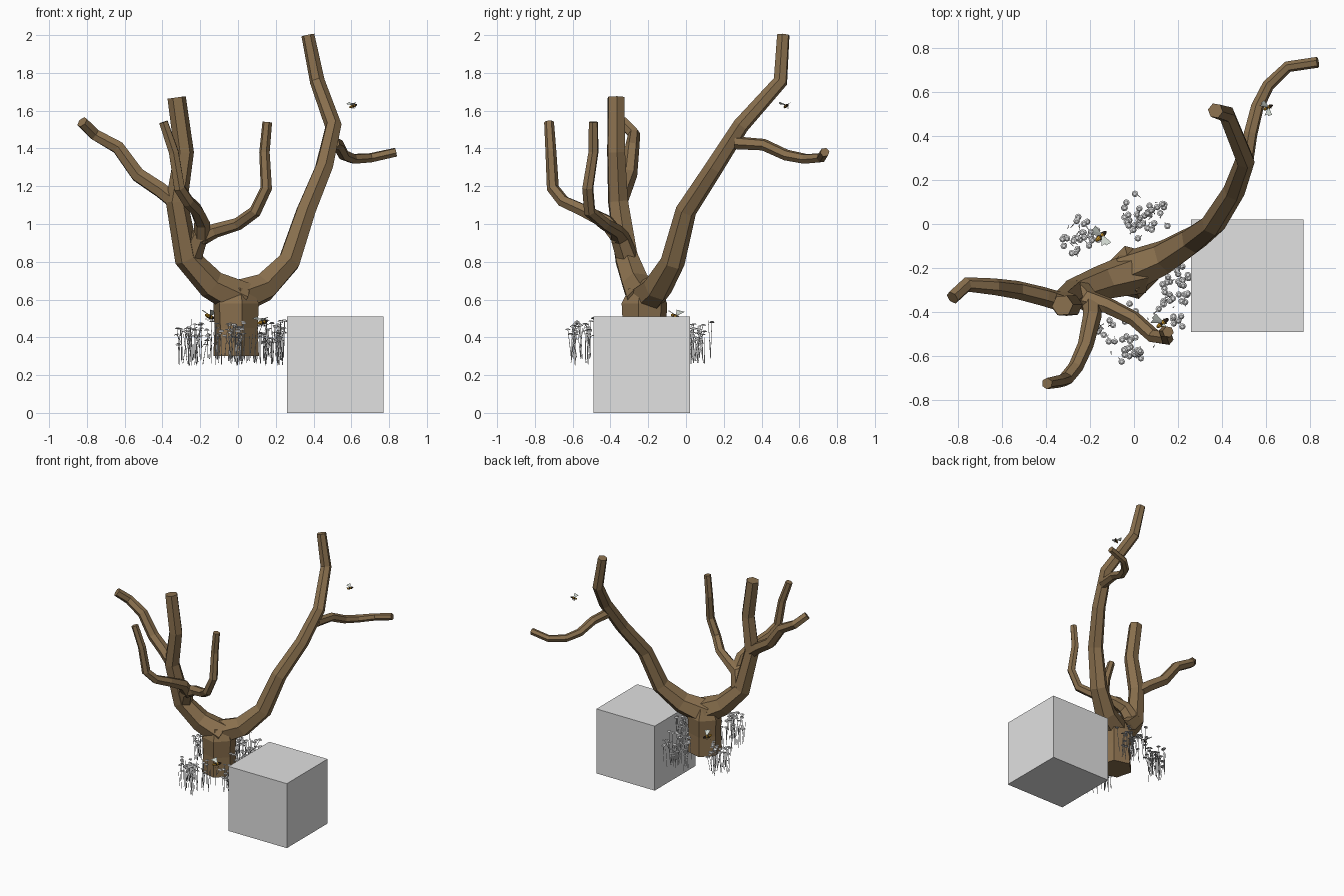
import bpy
import bmesh
import math
import random
from mathutils import Vector, Matrix

random.seed(4)
if "Cube" in bpy.data.objects:
    bpy.data.objects.remove(bpy.data.objects["Cube"], do_unlink=True)


def material(name, rgb):
    m = bpy.data.materials.new(name)
    m.use_nodes = True
    m.diffuse_color = (*rgb, 1)
    m.node_tree.nodes["Principled BSDF"].inputs["Base Color"].default_value = (*rgb, 1)
    return m


bark = material("brown bark", (0.25, 0.16, 0.075))
grey = material("pale grey", (0.75, 0.75, 0.75))
amber = material("amber", (0.65, 0.32, 0.02))
dark = material("dark brown", (0.04, 0.025, 0.015))
wing_grey = material("wing grey", (0.6, 0.65, 0.6))


def finish(name, bm, *mats):
    mesh = bpy.data.meshes.new(name)
    bmesh.ops.recalc_face_normals(bm, faces=bm.faces[:])
    bm.to_mesh(mesh)
    bm.free()
    for m in mats:
        mesh.materials.append(m)
    obj = bpy.data.objects.new(name, mesh)
    bpy.context.collection.objects.link(obj)
    return obj


def sweep(bm, points, sides):
    """Sweep a tapering polygon along (x, y, z, radius) points; returns the end cap."""
    path = [Vector(p[:3]) for p in points]
    last = len(path) - 1
    side = None
    rings = []
    for i, p in enumerate(path):
        into = (path[i] - path[max(i - 1, 0)]).normalized()
        out = (path[min(i + 1, last)] - path[i]).normalized()
        d = (into + out).normalized()
        if side is None:
            side = d.orthogonal()
        side = (side - d * side.dot(d)).normalized()
        up = d.cross(side)
        r = points[i][3]
        rings.append([bm.verts.new(p + r * (side * math.cos(a) + up * math.sin(a)))
                      for a in (math.tau * k / sides for k in range(sides))])
    for a, b in zip(rings, rings[1:]):
        for k in range(sides):
            n = (k + 1) % sides
            bm.faces.new((a[k], a[n], b[n], b[k]))
    bm.faces.new(rings[0][::-1])
    return bm.faces.new(rings[-1])


def branch(name, points):
    bm = bmesh.new()
    cap = sweep(bm, points, 6)
    # sawn end with a slight inner ring
    bmesh.ops.inset_region(bm, faces=[cap], thickness=points[-1][3] * 0.3, depth=-0.006)
    return finish(name, bm, bark)


# Trunk and limbs
branch("trunk", [(-0.01, -0.22, 0.30, 0.125), (-0.01, -0.22, 0.45, 0.118),
                 (-0.01, -0.22, 0.58, 0.125), (-0.01, -0.22, 0.66, 0.085)])
branch("left_limb", [(-0.03, -0.22, 0.60, 0.10), (0.14, -0.15, 0.665, 0.08),
                     (0.27, -0.07, 0.80, 0.065), (0.36, 0.0, 1.07, 0.056),
                     (0.455, 0.15, 1.30, 0.05), (0.505, 0.29, 1.52, 0.045),
                     (0.42, 0.50, 1.755, 0.04), (0.37, 0.515, 2.0, 0.035)])
branch("left_twig", [(0.505, 0.26, 1.43, 0.035), (0.53, 0.41, 1.42, 0.032),
                     (0.56, 0.53, 1.365, 0.03), (0.61, 0.63, 1.345, 0.028),
                     (0.70, 0.715, 1.35, 0.026), (0.835, 0.735, 1.38, 0.025)])
branch("right_limb", [(0.02, -0.22, 0.60, 0.10), (-0.14, -0.265, 0.68, 0.08),
                      (-0.27, -0.315, 0.82, 0.068), (-0.325, -0.36, 1.12, 0.058),
                      (-0.285, -0.37, 1.38, 0.052), (-0.325, -0.37, 1.67, 0.049)])
branch("right_bough", [(-0.31, -0.36, 1.10, 0.045), (-0.41, -0.33, 1.18, 0.044),
                       (-0.53, -0.30, 1.26, 0.042), (-0.635, -0.285, 1.405, 0.038),
                       (-0.76, -0.275, 1.475, 0.034), (-0.825, -0.335, 1.54, 0.032)])
branch("front_bough", [(-0.25, -0.31, 0.82, 0.06), (-0.205, -0.35, 0.93, 0.052),
                       (-0.12, -0.37, 0.965, 0.038), (0.0, -0.43, 1.0, 0.034),
                       (0.09, -0.51, 1.065, 0.033), (0.15, -0.52, 1.19, 0.031),
                       (0.14, -0.49, 1.38, 0.028), (0.155, -0.49, 1.54, 0.026)])
branch("front_twig", [(-0.19, -0.35, 0.92, 0.045), (-0.19, -0.42, 1.01, 0.042),
                      (-0.22, -0.55, 1.075, 0.036), (-0.265, -0.65, 1.12, 0.034),
                      (-0.31, -0.705, 1.19, 0.033), (-0.34, -0.715, 1.38, 0.029),
                      (-0.395, -0.725, 1.54, 0.026)])

# Stone block beside the tree
bm = bmesh.new()
bmesh.ops.create_cube(bm, size=0.51)
bmesh.ops.translate(bm, verts=bm.verts[:], vec=(0.515, -0.235, 0.255))
finish("block", bm, grey)


# Wild flowers: thin forked stems with small flat heads
def stem(bm, a, b):
    sweep(bm, [(*a, 0.0022), (*b, 0.0016)], 3)


def flower_head(bm, p):
    tilt = Matrix.Rotation(random.uniform(-0.4, 0.4), 4, random.choice("XY"))
    bmesh.ops.create_cone(bm, cap_ends=True, segments=8, radius1=0.015, radius2=0.008,
                          depth=0.006, matrix=Matrix.Translation(p) @ tilt)


def clump(name, x, y, rx, ry, count):
    bm = bmesh.new()
    for _ in range(count):
        a, d = random.uniform(0, math.tau), math.sqrt(random.random())
        foot = Vector((x + rx * d * math.cos(a), y + ry * d * math.sin(a),
                       random.uniform(0.25, 0.3)))
        top = foot + Vector((random.uniform(-0.02, 0.02), random.uniform(-0.02, 0.02),
                             random.uniform(0.1, 0.2)))
        stem(bm, foot, top)
        if random.random() < 0.65:
            flower_head(bm, top)
        if random.random() < 0.4:
            tip = top + Vector((random.uniform(-0.03, 0.03), random.uniform(-0.03, 0.03), 0.005))
            stem(bm, foot.lerp(top, 0.65), tip)
            flower_head(bm, tip)
    finish(name, bm, grey)


clump("back_right_flowers", -0.25, -0.06, 0.07, 0.09, 30)
clump("back_flowers", 0.04, 0.04, 0.11, 0.10, 34)
clump("left_flowers", 0.19, -0.28, 0.055, 0.17, 36)
clump("front_flowers", -0.02, -0.49, 0.15, 0.13, 42)


# Bees: striped body along +x, dark head, two pairs of wings
def bee(name, place, turn, pitch, size):
    bm = bmesh.new()
    bmesh.ops.create_uvsphere(bm, u_segments=8, v_segments=10, radius=1,
                              matrix=Matrix.Rotation(math.pi / 2, 4, "Y"))
    bmesh.ops.scale(bm, vec=(0.5, 0.17, 0.17), verts=bm.verts[:])
    for f in bm.faces:
        x = f.calc_center_median().x
        f.material_index = 1 if x > 0.34 or int((x + 0.5) * 7) % 3 == 2 else 0
    for s in (-1, 1):
        for reach, back, width in ((0.75, -0.1, 0.2), (0.55, -0.4, 0.16)):
            corners = [(0.1, s * 0.08, 0.13), (back + width, s * reach, 0.4),
                       (back - width, s * reach * 0.9, 0.38), (-0.08, s * 0.08, 0.13)]
            bm.faces.new([bm.verts.new(c) for c in corners]).material_index = 2
        for x in (-0.1, 0.05, 0.2):
            before = set(bm.faces)
            sweep(bm, [(x, s * 0.1, -0.1, 0.02), (x - 0.08, s * 0.25, -0.3, 0.01)], 3)
            for f in set(bm.faces) - before:
                f.material_index = 1
    obj = finish(name, bm, amber, dark, wing_grey)
    obj.location = place
    obj.rotation_euler = (0, pitch, turn)
    obj.scale = (size, size, size)


bee("high_bee", (0.61, 0.53, 1.625), 0.5, -0.3, 0.05)
bee("back_bee", (-0.15, -0.055, 0.51), 0.75, 0.3, 0.07)
bee("front_bee", (0.13, -0.45, 0.48), 0.65, -0.2, 0.07)
